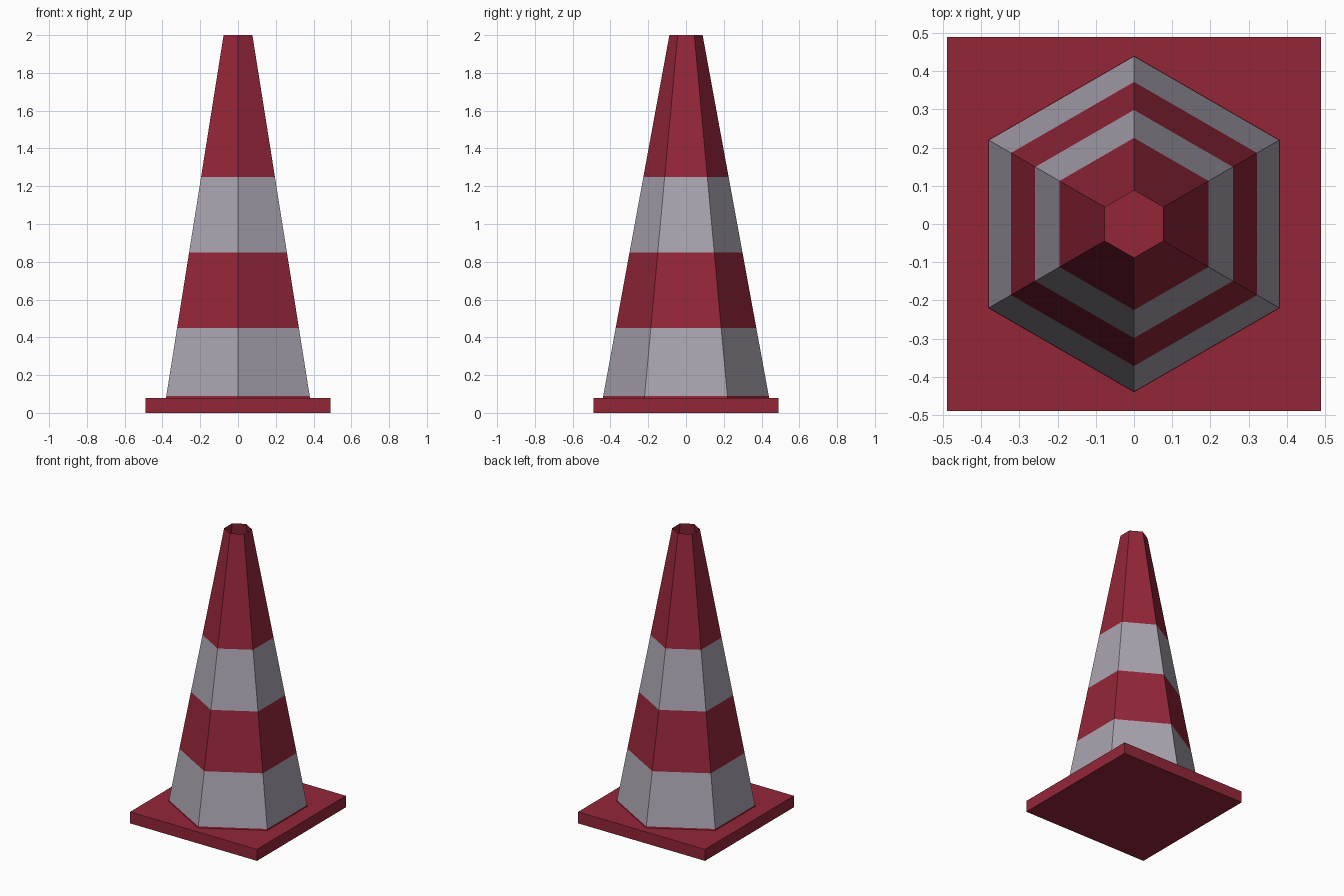
import bpy, bmesh, math

if "Cube" in bpy.data.objects:
    bpy.data.objects.remove(bpy.data.objects["Cube"])

def lin(c):
    c /= 255
    return c / 12.92 if c <= 0.04045 else ((c + 0.055) / 1.055) ** 2.4

def material(name, rgb):
    m = bpy.data.materials.new(name)
    m.diffuse_color = (*[lin(c) for c in rgb], 1)
    m.use_nodes = True
    m.node_tree.nodes["Principled BSDF"].inputs["Base Color"].default_value = m.diffuse_color
    return m

red = material("red plastic", (148, 38, 57))
grey = material("grey reflective", (170, 163, 176))

def make_object(name, bm, mats):
    me = bpy.data.meshes.new(name)
    bm.to_mesh(me)
    bm.free()
    for m in mats:
        me.materials.append(m)
    ob = bpy.data.objects.new(name, me)
    bpy.context.collection.objects.link(ob)
    return ob

# Square base plate
BASE_TOP = 0.08
bm = bmesh.new()
bmesh.ops.create_cube(bm, size=1)
for v in bm.verts:
    v.co = (v.co.x * 0.98, v.co.y * 0.98, (v.co.z + 0.5) * BASE_TOP)
make_object("base_plate", bm, [red])

# Open, thin-walled six-sided cone, cut into rings at the stripe heights
levels = [BASE_TOP, 0.09, 0.45, 0.85, 1.25, 2.0]
stripe = [0, 1, 0, 1, 0]          # 0 red, 1 grey
R_BOTTOM, R_TOP, SIDES = 0.44, 0.088, 6
bm = bmesh.new()
rings = []
for z in levels:
    r = R_BOTTOM + (R_TOP - R_BOTTOM) * (z - BASE_TOP) / (2 - BASE_TOP)
    angles = [math.pi / 2 + i * math.tau / SIDES for i in range(SIDES)]
    rings.append([bm.verts.new((r * math.cos(a), r * math.sin(a), z)) for a in angles])
for low, high, colour in zip(rings, rings[1:], stripe):
    for i in range(SIDES):
        j = (i + 1) % SIDES
        f = bm.faces.new((low[i], low[j], high[j], high[i]))
        f.material_index = colour
make_object("striped_cone", bm, [red, grey])
